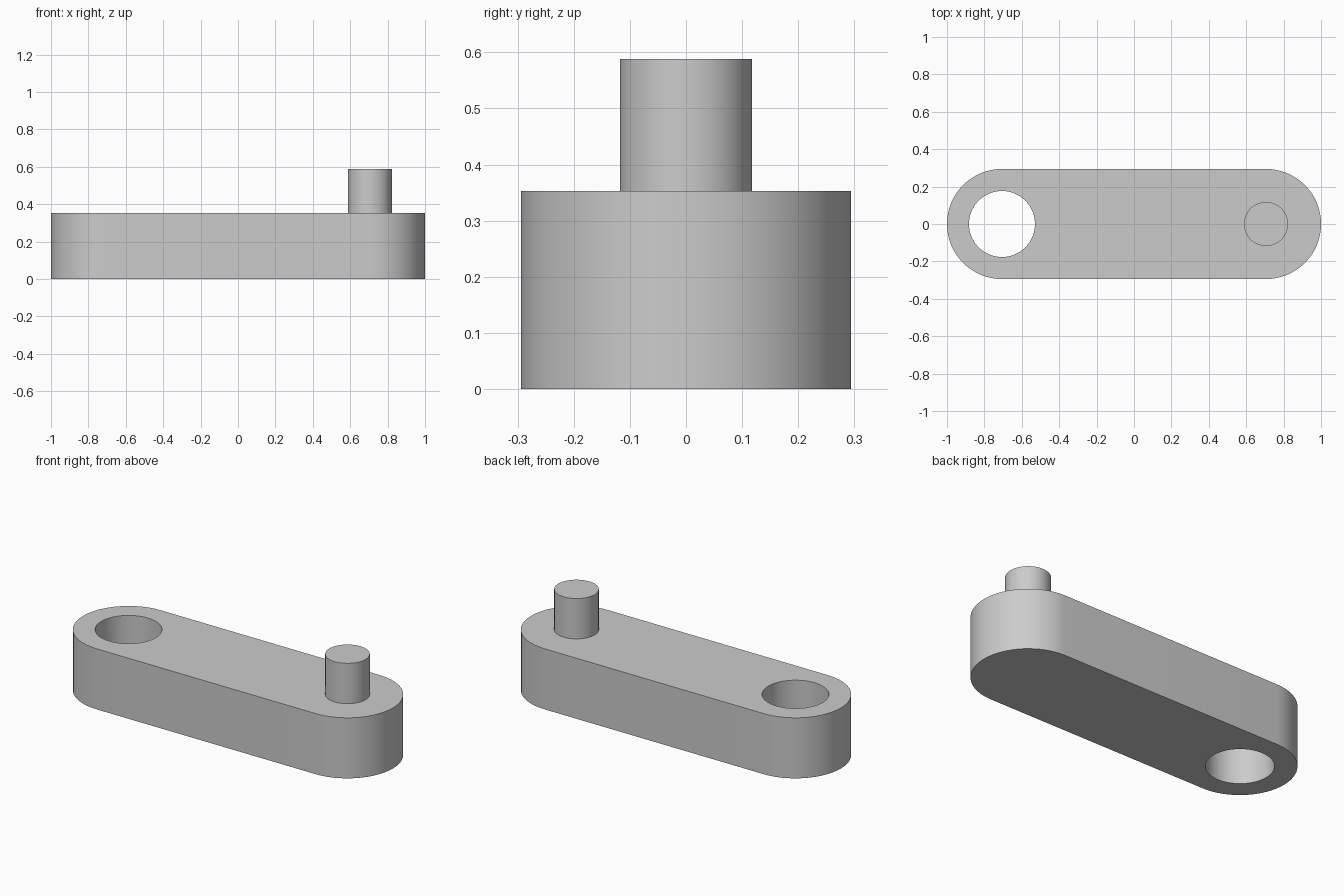
import bpy
import bmesh
from math import cos, sin, pi, radians

cube = bpy.data.objects.get("Cube")
if cube:
    bpy.data.objects.remove(cube, do_unlink=True)

UNIT = 1 / 17            # the arm is 34 units long
END_X = 12 * UNIT        # centre of each rounded end
ARM_RADIUS = 5 * UNIT
ARM_TOP = 6 * UNIT
HOLE_RADIUS = 3 * UNIT
PIN_RADIUS = 2 * UNIT
PIN_TOP = 10 * UNIT
SEGMENTS = 64

grey = bpy.data.materials.new("light grey")
grey.use_nodes = True
grey.diffuse_color = (0.6, 0.6, 0.6, 1)
grey.node_tree.nodes["Principled BSDF"].inputs["Base Color"].default_value = grey.diffuse_color


def arc(cx, radius, start, sweep, steps):
    """Points along an arc centred on (cx, 0)."""
    return [(cx + radius * cos(start + sweep * i / steps),
             radius * sin(start + sweep * i / steps)) for i in range(steps + 1)]


def circle(cx, radius):
    return arc(cx, radius, 0, 2 * pi, SEGMENTS)[:-1]


def extrude_loops(name, loops, bottom, top):
    """Solid from flat loops: the first is the outline, the rest are holes."""
    bm = bmesh.new()
    for loop in loops:
        verts = [bm.verts.new((x, y, bottom)) for x, y in loop]
        for a, b in zip(verts, verts[1:] + verts[:1]):
            bm.edges.new((a, b))
    bmesh.ops.triangle_fill(bm, edges=bm.edges[:], use_beauty=True, normal=(0, 0, 1))
    grown = bmesh.ops.extrude_face_region(bm, geom=bm.faces[:], use_keep_orig=True)
    moved = [g for g in grown["geom"] if isinstance(g, bmesh.types.BMVert)]
    bmesh.ops.translate(bm, verts=moved, vec=(0, 0, top - bottom))
    bmesh.ops.recalc_face_normals(bm, faces=bm.faces[:])

    mesh = bpy.data.meshes.new(name)
    bm.to_mesh(mesh)
    bm.free()
    mesh.materials.append(grey)
    obj = bpy.data.objects.new(name, mesh)
    bpy.context.collection.objects.link(obj)
    bpy.ops.object.select_all(action="DESELECT")
    obj.select_set(True)
    bpy.context.view_layer.objects.active = obj
    bpy.ops.object.shade_smooth_by_angle(angle=radians(30))
    return obj


# Arm with rounded ends and a through hole at its right end
outline = (arc(END_X, ARM_RADIUS, -pi / 2, pi, SEGMENTS // 2)
           + arc(-END_X, ARM_RADIUS, pi / 2, pi, SEGMENTS // 2))
extrude_loops("arm", [outline, circle(-END_X, HOLE_RADIUS)], 0, ARM_TOP)

# Pin standing on the left end, slightly sunk into the arm
extrude_loops("pin", [circle(END_X, PIN_RADIUS)], ARM_TOP - 0.01, PIN_TOP)
